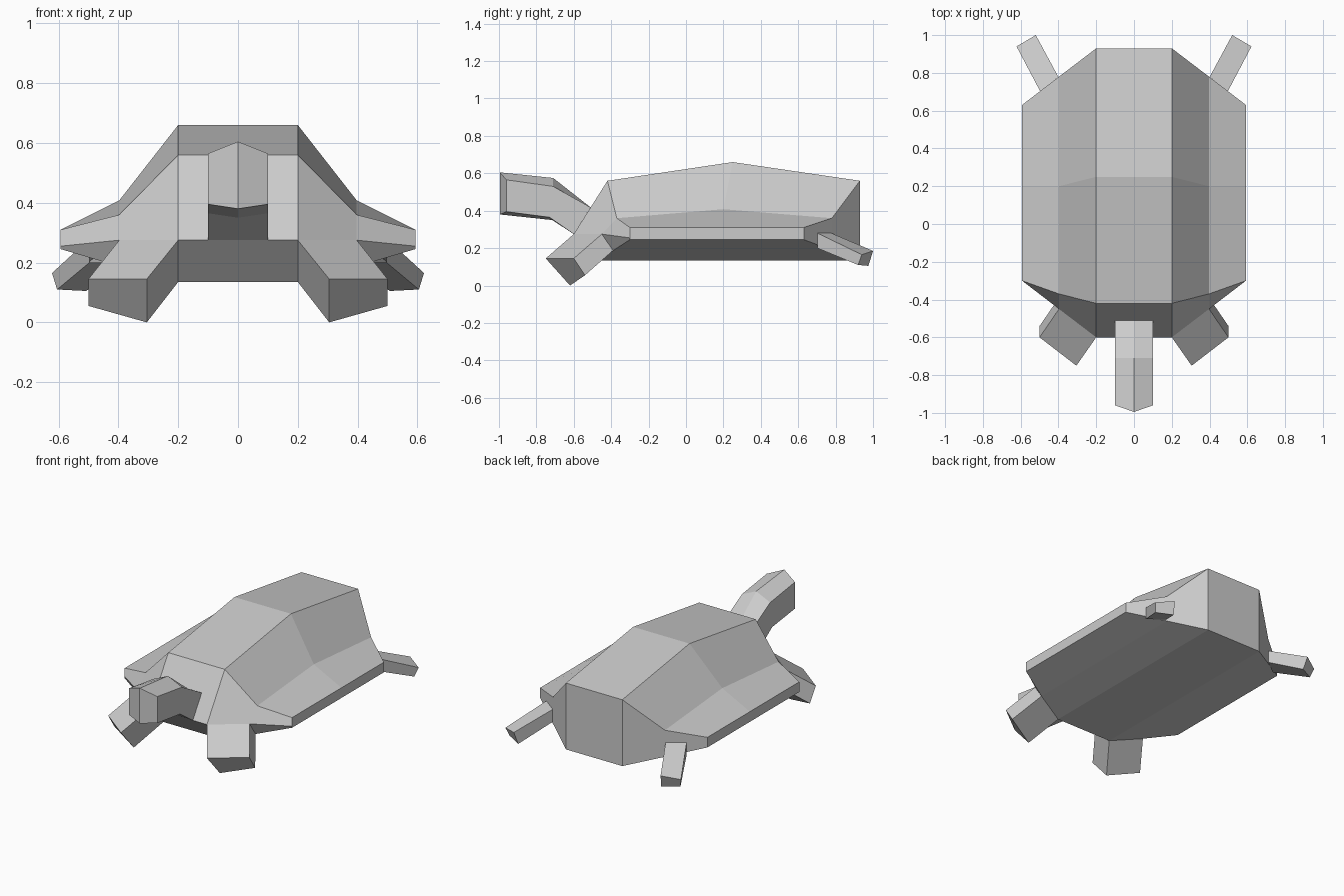
import bpy, bmesh

if "Cube" in bpy.data.objects:
    bpy.data.objects.remove(bpy.data.objects["Cube"])


def loft(name, rings, loop_rings=False, loop_points=False, cap=True, rim=False):
    """Skin rows of points on the +x half, then mirror across x = 0."""
    bm = bmesh.new()
    v = [[bm.verts.new(p) for p in r] for r in rings]
    n, m = len(v), len(v[0])
    for i in range(n if loop_rings else n - 1):
        a, b = v[i], v[(i + 1) % n]
        for j in range(m if loop_points else m - 1):
            k = (j + 1) % m
            bm.faces.new((a[j], a[k], b[k], b[j]))
    if cap:
        bm.faces.new(v[-1])
    if rim:
        bm.faces.new([r[-1] for r in v])
    bmesh.ops.recalc_face_normals(bm, faces=bm.faces[:])
    me = bpy.data.meshes.new(name)
    bm.to_mesh(me)
    bm.free()
    ob = bpy.data.objects.new(name, me)
    bpy.context.collection.objects.link(ob)
    # open half shells are oriented so the volume faces outward
    ob.modifiers.new("mirror", 'MIRROR').use_axis[0] = True
    return ob


def shell_row(inner, mid, outer):
    """Centre, ridge, shoulder and rim points from (y, z) pairs."""
    return [(0, *inner), (0.2, *inner), (0.397, *mid), (0.593, *outer)]


# Body: rows run round the side profile, rim closed by one flat face
loft("shell_body", [
    shell_row((0.93, 0.135), (0.78, 0.19), (0.63, 0.245)),
    shell_row((-0.47, 0.135), (-0.39, 0.187), (-0.3, 0.245)),
    shell_row((-0.6, 0.275), (-0.45, 0.275), (-0.3, 0.255)),
    shell_row((-0.42, 0.56), (-0.37, 0.36), (-0.3, 0.31)),
    shell_row((0.25, 0.66), (0.2, 0.408), (0.2, 0.31)),
    shell_row((0.93, 0.56), (0.78, 0.36), (0.63, 0.31)),
], loop_rings=True, cap=False, rim=True)


def head_row(top, top_side, low_side, low):
    return [(0, *top), (0.1, *top_side), (0.1, *low_side), (0, *low)]


# Neck and head
loft("neck_and_head", [
    head_row((-0.51, 0.418), (-0.51, 0.418), (-0.6, 0.275), (-0.6, 0.275)),
    head_row((-0.71, 0.575), (-0.71, 0.53), (-0.73, 0.365), (-0.715, 0.35)),
    head_row((-0.995, 0.605), (-0.96, 0.565), (-0.96, 0.395), (-0.995, 0.38)),
])

# Front legs: extruded from the front corner panels
base = [(0.2, -0.6, 0.275), (0.397, -0.45, 0.275),
        (0.397, -0.39, 0.187), (0.2, -0.47, 0.135)]
foot = [(0.305, -0.75, 0.145), (0.5, -0.6, 0.145),
        (0.5, -0.54, 0.055), (0.305, -0.62, 0.0)]
loft("front_legs", [base, foot], loop_points=True)

# Back legs: slim and splayed
base = [(0.4, 0.778, 0.28), (0.497, 0.703, 0.28),
        (0.497, 0.703, 0.2), (0.4, 0.778, 0.2)]
foot = [(0.52, 1.0, 0.185), (0.622, 0.94, 0.165),
        (0.605, 0.92, 0.11), (0.507, 0.975, 0.105)]
loft("back_legs", [base, foot], loop_points=True)
